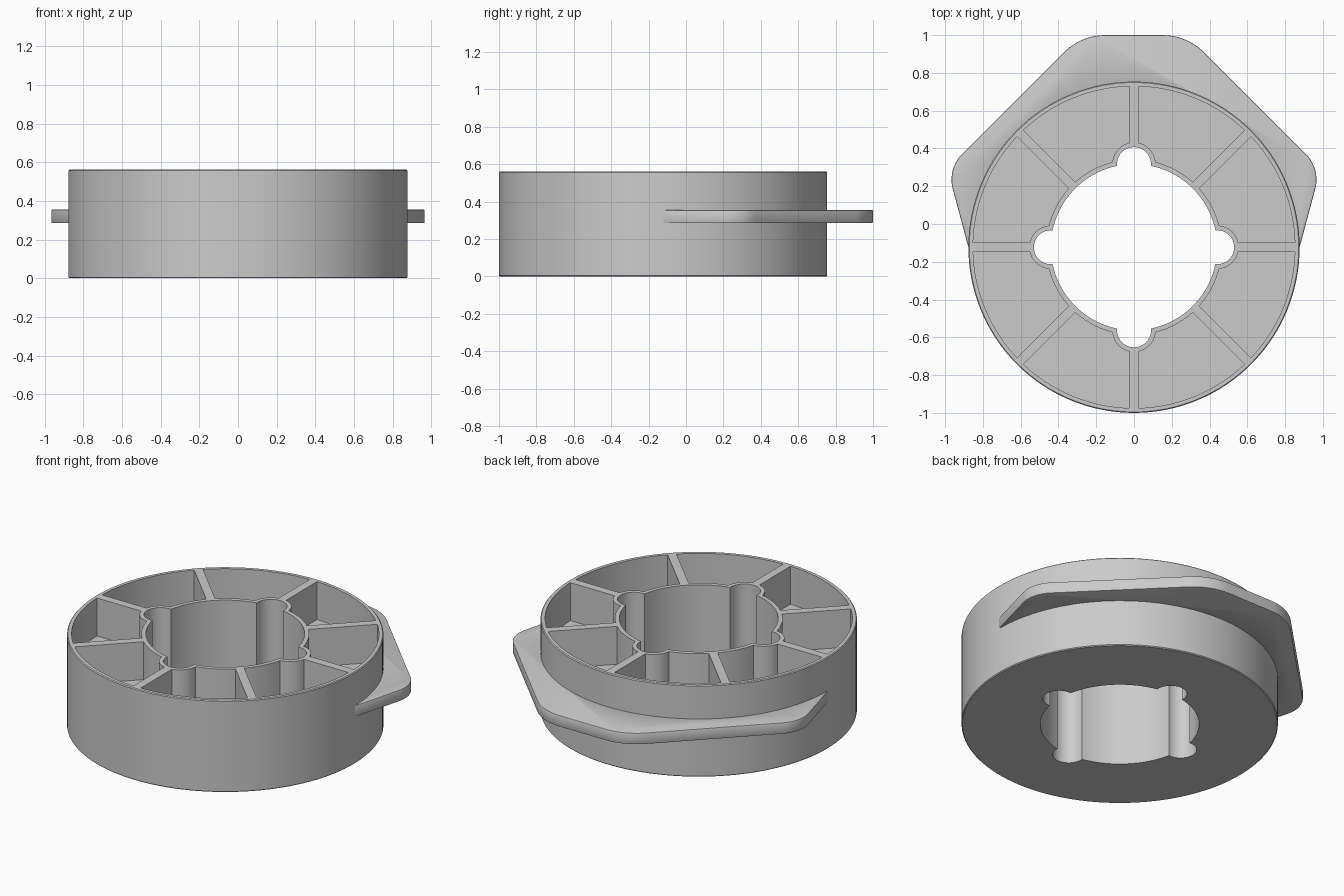
import bpy, bmesh, math
from mathutils import Vector

default = bpy.data.objects.get("Cube")
if default:
    bpy.data.objects.remove(default, do_unlink=True)

CY = -0.123                    # ring centre in y
R, H, WALL = 0.877, 0.562, 0.025
FLOOR = 0.33
HOLE, LOBE, LOBE_AT = 0.44, 0.09, 0.44

grey = bpy.data.materials.new("light grey")
grey.use_nodes = True
grey.diffuse_color = (0.6, 0.6, 0.6, 1)
grey.node_tree.nodes["Principled BSDF"].inputs["Base Color"].default_value = (0.6, 0.6, 0.6, 1)


def prism(name, points, z0, z1):
    """Extrude a flat outline from z0 to z1."""
    bm = bmesh.new()
    face = bm.faces.new([bm.verts.new((p[0], p[1], z0)) for p in points])
    top = bmesh.ops.extrude_face_region(bm, geom=[face])["geom"]
    verts = [g for g in top if isinstance(g, bmesh.types.BMVert)]
    bmesh.ops.translate(bm, vec=(0, 0, z1 - z0), verts=verts)
    bmesh.ops.recalc_face_normals(bm, faces=bm.faces)
    mesh = bpy.data.meshes.new(name)
    bm.to_mesh(mesh)
    bm.free()
    mesh.materials.append(grey)
    obj = bpy.data.objects.new(name, mesh)
    bpy.context.collection.objects.link(obj)
    return obj


def arc(r, a0, a1, n, cx=0.0, cy=CY):
    return [(cx + r * math.cos(a0 + (a1 - a0) * i / n),
             cy + r * math.sin(a0 + (a1 - a0) * i / n)) for i in range(n + 1)]


def disc(name, r, z0, z1, n=96, cx=0.0, cy=CY):
    return prism(name, arc(r, 0, math.tau, n, cx, cy)[:-1], z0, z1)


def apply_modifier(obj, mod):
    bpy.context.view_layer.objects.active = obj
    bpy.ops.object.modifier_apply(modifier=mod.name)


def cut(obj, tool):
    mod = obj.modifiers.new("cut", "BOOLEAN")
    mod.operation, mod.solver, mod.object = "DIFFERENCE", "EXACT", tool
    apply_modifier(obj, mod)
    bpy.data.objects.remove(tool, do_unlink=True)


def bevel(obj, width, segments):
    mod = obj.modifiers.new("soft edge", "BEVEL")
    mod.width, mod.segments = width, segments
    mod.limit_method, mod.angle_limit = "ANGLE", math.radians(50)
    apply_modifier(obj, mod)


def cut_lobed(obj, grow, z0, z1):
    """Cut the round hole shape with its four lobes, grown by a wall thickness."""
    cut(obj, disc("hole_cutter", HOLE + grow, z0, z1))
    for k in range(4):
        a = k * math.pi / 2
        cut(obj, disc("lobe_cutter", LOBE + grow, z0, z1, 40,
                      LOBE_AT * math.cos(a), CY + LOBE_AT * math.sin(a)))


def rib(angle, z0, z1):
    """Bar across the ring, through its centre."""
    u = Vector((math.cos(angle), math.sin(angle)))
    v = Vector((-u.y, u.x)) * WALL
    c = Vector((0, CY))
    return prism("rib_cutter", [c - u - v, c + u - v, c + u + v, c - u + v], z0, z1)


def fillet(prev, corner, nxt, r, n=10):
    """Points of a rounded corner of radius r."""
    p, c, q = Vector(prev), Vector(corner), Vector(nxt)
    a, b = (p - c).normalized(), (q - c).normalized()
    half = a.angle(b) / 2
    centre = c + (a + b).normalized() * r / math.sin(half)
    t = r / math.tan(half)
    s = (c + a * t - centre).normalized()
    e = (c + b * t - centre).normalized()
    return [centre + s.slerp(e, i / n) * r for i in range(n + 1)]


# Ring body with softened outer rims
body = disc("ring_body", R, 0, H, 128)
bevel(body, 0.005, 1)

# Eight pockets: an annulus with the hub and the ribs left standing
pockets = disc("pocket_cutter", R - WALL, FLOOR, H + 0.1, 128)
cut_lobed(pockets, WALL, FLOOR - 0.1, H + 0.2)
for k in range(4):
    cut(pockets, rib(k * math.pi / 4, FLOOR - 0.1, H + 0.2))
cut(body, pockets)

# Lobed through hole
cut_lobed(body, 0, -0.1, H + 0.1)

# Flange plate around the back half
start, side, top = (R, CY), (0.988, 0.292), (0.28, 1.0)
half = [Vector(start)]
half += fillet(start, side, top, 0.19)
half += fillet(side, top, (-0.28, 1.0), 0.31)
mirrored = [Vector((-p.x, p.y)) for p in reversed(half)]
inner = arc(R - 0.02, math.pi, 0, 64)
flange = prism("back_flange", half + mirrored + inner, 0.285, 0.355)
bevel(flange, 0.006, 2)

# Smooth shading with sharp edges kept
for obj in (body, flange):
    bpy.ops.object.select_all(action="DESELECT")
    obj.select_set(True)
    bpy.context.view_layer.objects.active = obj
    bpy.ops.object.shade_smooth_by_angle(angle=math.radians(30))
